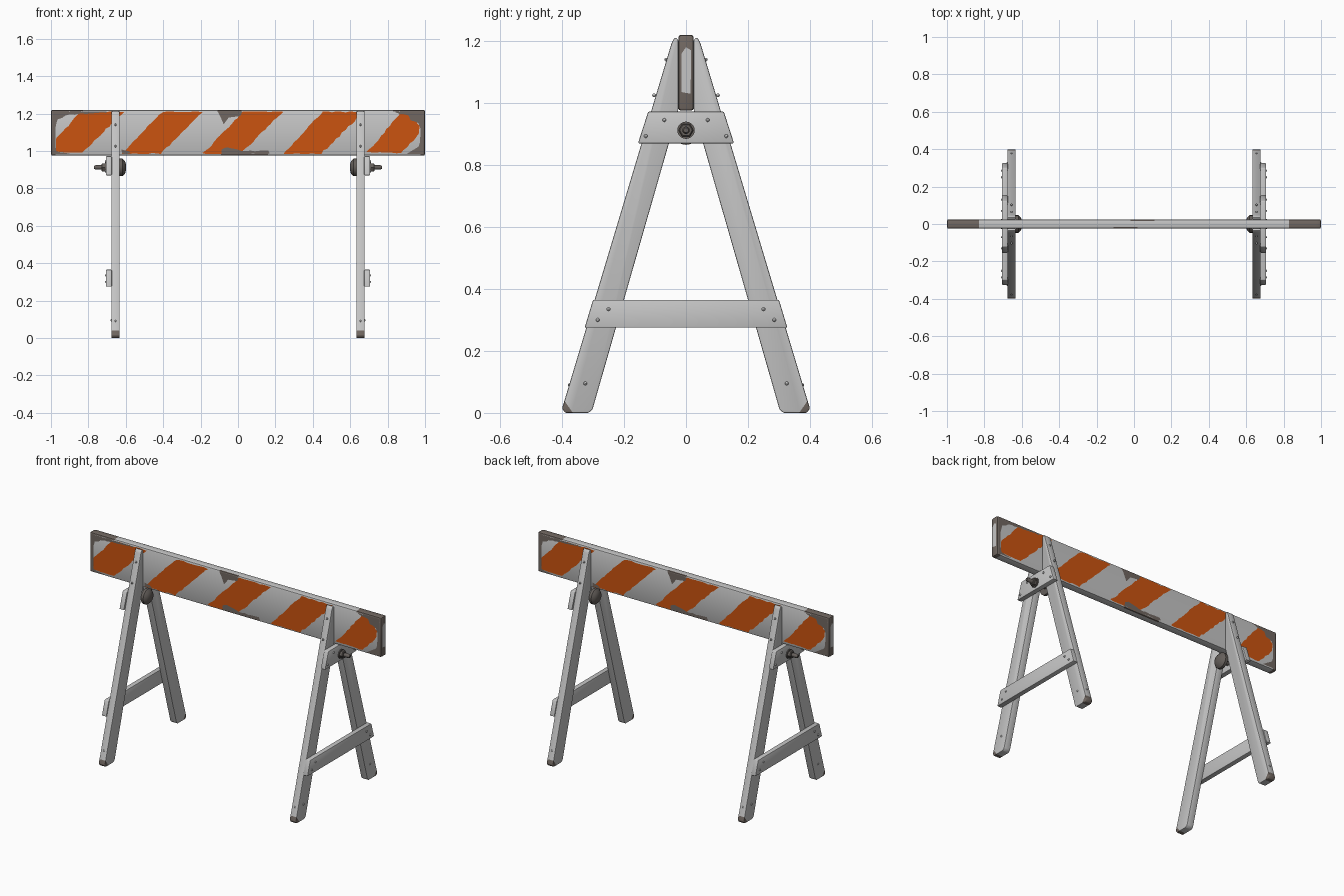
import bpy, bmesh, math, random
from mathutils import Matrix, Vector

if "Cube" in bpy.data.objects:
    bpy.data.objects.remove(bpy.data.objects["Cube"])

random.seed(4)

def material(name, rgb):
    m = bpy.data.materials.new(name)
    m.diffuse_color = (*rgb, 1)
    m.use_nodes = True
    m.node_tree.nodes["Principled BSDF"].inputs["Base Color"].default_value = m.diffuse_color
    return m

WHITE = material("worn white paint", (0.56, 0.56, 0.56))
ORANGE = material("orange paint", (0.60, 0.088, 0.005))
BROWN = material("exposed grey wood", (0.165, 0.137, 0.12))
METAL = material("dark metal", (0.13, 0.115, 0.105))

def finish(bm, name, mats, smooth=False):
    me = bpy.data.meshes.new(name)
    bm.to_mesh(me)
    bm.free()
    for m in mats:
        me.materials.append(m)
    ob = bpy.data.objects.new(name, me)
    bpy.context.collection.objects.link(ob)
    if smooth:
        bpy.ops.object.select_all(action='DESELECT')
        ob.select_set(True)
        bpy.context.view_layer.objects.active = ob
        bpy.ops.object.shade_smooth_by_angle(angle=math.radians(40))
    return ob

def cut(bm, co, no):
    bmesh.ops.bisect_plane(bm, geom=bm.verts[:] + bm.edges[:] + bm.faces[:],
                           plane_co=co, plane_no=no)

def slab(profile, x0, x1, bevel):
    """Extrude a y-z profile along x and soften its edges."""
    bm = bmesh.new()
    f = bm.faces.new([bm.verts.new((x0, y, z)) for y, z in profile])
    ext = bmesh.ops.extrude_face_region(bm, geom=[f])
    bmesh.ops.translate(bm, vec=(x1 - x0, 0, 0),
                        verts=[v for v in ext["geom"] if isinstance(v, bmesh.types.BMVert)])
    bmesh.ops.recalc_face_normals(bm, faces=bm.faces)
    bmesh.ops.bevel(bm, geom=bm.edges[:], offset=bevel, segments=2, profile=0.5, affect='EDGES')
    return bm

def lathe(rings, sides, z):
    """Closed solid of (x, radius) rings around the x direction."""
    bm = bmesh.new()
    loops = [[bm.verts.new((x, r * math.cos(a), z + r * math.sin(a)))
              for a in (2 * math.pi * i / sides for i in range(sides))] for x, r in rings]
    for a, b in zip(loops, loops[1:]):
        for i in range(sides):
            j = (i + 1) % sides
            bm.faces.new((a[i], a[j], b[j], b[i]))
    bm.faces.new(loops[0])
    bm.faces.new(loops[-1])
    bmesh.ops.recalc_face_normals(bm, faces=bm.faces)
    return bm

def spin(bm, side):
    """The model repeats under a half turn about z."""
    if side < 0:
        bm.transform(Matrix.Rotation(math.pi, 4, 'Z'))
    return bm

# Board with bare wood at the ends and along chipped edges
Z0, Z1 = 0.975, 1.22
bm = slab([(-.025, Z0), (.025, Z0), (.025, Z1), (-.025, Z1)], -1, 1, 0.009)
for x in (.975, .83, .16, .11, .09, .02):
    cut(bm, (x, 0, 0), (1, 0, 0))
    cut(bm, (-x, 0, 0), (1, 0, 0))
for f in bm.faces:
    c, n = f.calc_center_median(), f.normal
    x = c.x if n.y < 0 else -c.x
    edge = abs(n.y) < 0.97
    chipped = edge and abs(n.y) > 0.1 and (
        (c.z > 1.15 and -.11 < x < .02) or (c.z < 1.05 and -.09 < x < .16))
    if abs(c.x) > .975 or (edge and abs(c.x) > .83 and c.z > 1.15) or chipped:
        f.material_index = 1
finish(bm, "board", [WHITE, BROWN], True)

def rough(points, jitter, step=0.022):
    """Break polygon edges into slightly ragged ones."""
    out = []
    for (x0, z0), (x1, z1) in zip(points, points[1:] + points[:1]):
        n = max(1, int(math.hypot(x1 - x0, z1 - z0) / step))
        for i in range(n):
            t = i / n
            x = x0 + (x1 - x0) * t + random.uniform(-jitter, jitter)
            z = z0 + (z1 - z0) * t + random.uniform(-jitter, jitter)
            out.append((max(-.99, min(.99, x)), max(.983, min(1.212, z))))
    return out

def painted(name, polys, mat, y, jitter):
    polys = [rough(p, jitter) for p in polys]
    for side, label in ((1, "front"), (-1, "back")):
        bm = bmesh.new()
        for p in polys:
            f = bm.faces.new([bm.verts.new((x, y, z)) for x, z in p])
            f.normal_update()
            if f.normal.y > 0:
                f.normal_flip()
        bmesh.ops.triangulate(bm, faces=bm.faces[:])
        finish(spin(bm, side), f"{label}_{name}", [mat])

# Slanted orange stripes, clipped at the board ends
stripes = [[(b, .985), (b + .205, .985), (b + .43, 1.21), (b + .215, 1.21)]
           for b in (-.62, -.19, .24)]
stripes.append([(-.975, 1.0), (-.97, 1.07), (-.85, 1.20), (-.80, 1.21), (-.61, 1.21), (-.83, .99)])
stripes.append([(.69, .99), (.87, .99), (.97, 1.09), (.975, 1.13), (.93, 1.19), (.87, 1.205)])
painted("stripes", stripes, ORANGE, -.0258, .004)

# Worn patches where the paint has come off
worn = [
    [(-.11, 1.212), (.02, 1.212), (.015, 1.185), (-.05, 1.18), (-.075, 1.145), (-.095, 1.18)],
    [(-.09, .983), (.17, .983), (.16, 1.0), (.02, 1.0), (-.06, 1.02), (-.085, 1.01)],
    [(-.62, .983), (-.57, .983), (-.58, 1.0), (-.62, 1.005)],
    [(-.99, .983), (-.90, .983), (-.972, .996), (-.978, 1.1), (-.965, 1.17), (-.90, 1.195),
     (-.70, 1.205), (-.70, 1.212), (-.99, 1.212)],
    [(.99, .983), (.90, .983), (.93, 1.0), (.965, 1.02), (.98, 1.1), (.965, 1.15),
     (.92, 1.165), (.91, 1.19), (.84, 1.205), (.84, 1.212), (.99, 1.212)],
]
painted("worn_patches", worn, BROWN, -.0264, .003)

# Remaining paint on the board ends
for side, label in ((1, "right"), (-1, "left")):
    bm = bmesh.new()
    bm.faces.new([bm.verts.new((1.0006, y, z)) for y, z in
                  ((-.014, 1.035), (.015, 1.03), (.016, 1.17), (.0, 1.18), (-.014, 1.16))])
    finish(spin(bm, side), f"{label}_end_paint", [WHITE])

# Trestles: two legs, two crossbars, one bolt and raised nail heads each
LEG = [(-.40, .014), (-.39, 0), (-.315, 0), (-.302, .01), (-.025, .975),
       (-.025, 1.205), (-.036, 1.212), (-.046, 1.195)]
for side, label in ((1, "right"), (-1, "left")):
    for s, which in ((1, "front"), (-1, "back")):
        bm = slab([(y * s, z) for y, z in LEG], .633, .677, .004)
        corner = Vector((0, -.40 * s, .05))
        no = Vector((0, -.05 * s, -.035)).normalized()   # worn outer foot corner
        cut(bm, corner, no)
        for f in bm.faces:
            if (f.calc_center_median() - corner).dot(no) > 0:
                f.material_index = 1
        finish(spin(bm, side), f"{label}_{which}_leg", [WHITE, BROWN], True)

    for name, z0, z1, w0, w1 in (("lower", .275, .365, .327, .30),
                                 ("upper", .87, .972, .155, .122)):
        bm = slab([(-w0, z0), (w0, z0), (w1, z1), (-w1, z1)], .675, .706, .004)
        finish(spin(bm, side), f"{label}_{name}_crossbar", [WHITE], True)

    # Nail heads on the bars, leg faces and leg edges
    bm = bmesh.new()
    spots = [(.706, .07, .945), (.706, .13, .893), (.706, .25, .335), (.706, .285, .30),
             (.677, .325, .095), (.655, .064, 1.14), (.655, .103, 1.025),
             (.655, .375, .09)]
    for x, y, z in spots:
        for s in (1, -1):
            bmesh.ops.create_uvsphere(bm, u_segments=8, v_segments=6, radius=.006,
                                      matrix=Matrix.Translation((x, y * s, z)))
    finish(spin(bm, side), f"{label}_nail_heads", [WHITE], True)

    # Bolt: broad domed head inside, washer, nut and threaded rod outside
    parts = (("bolt_head", [(.634, .047), (.618, .047), (.604, .034), (.598, .012)], 20),
             ("washer", [(.704, .028), (.712, .028)], 20),
             ("nut", [(.711, .024), (.727, .024), (.731, .020)], 6),
             ("bolt_rod", [(.62, .012), (.762, .012), (.769, .008)], 12))
    for name, rings, sides in parts:
        finish(spin(lathe(rings, sides, .912), side), f"{label}_{name}", [METAL], True)
